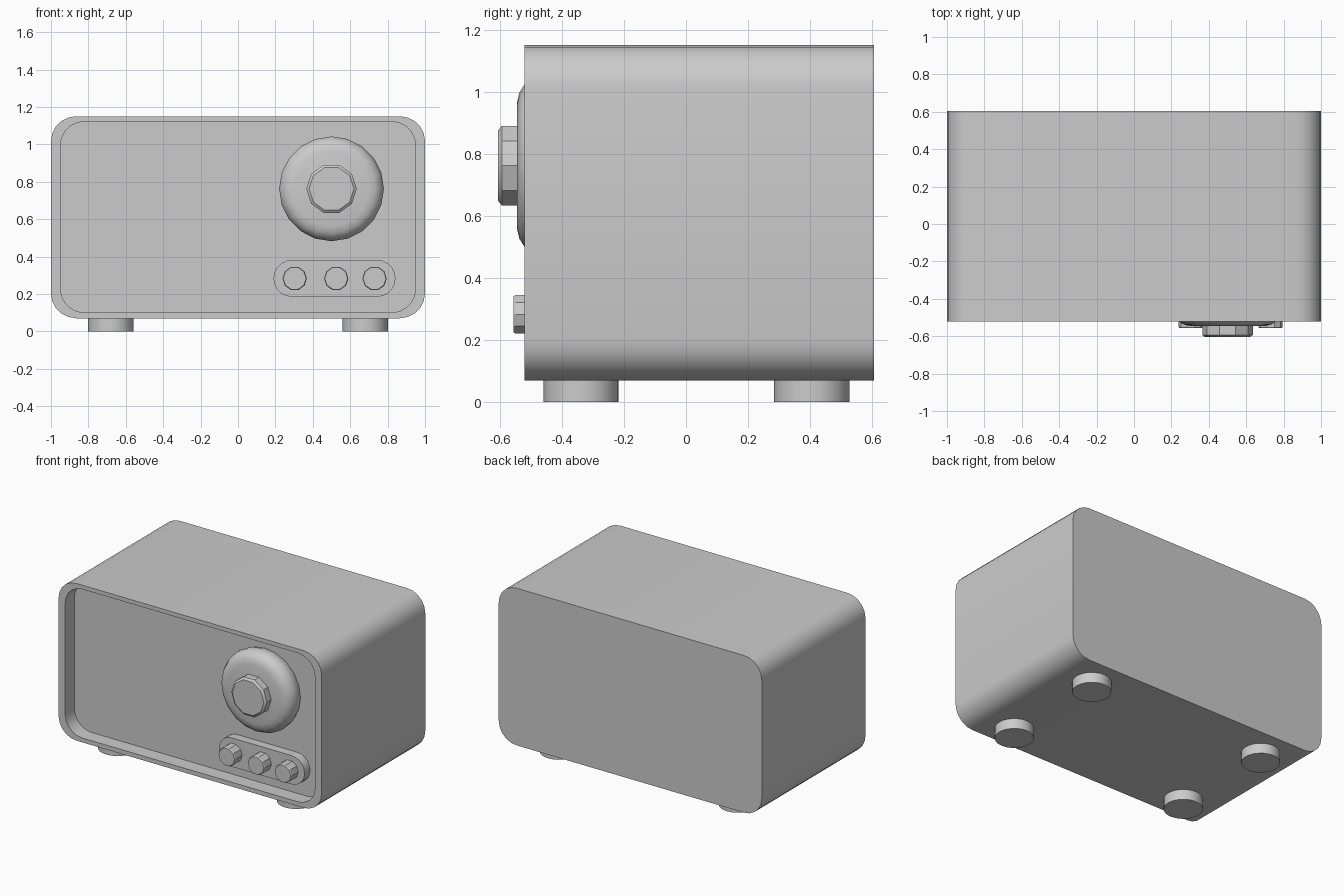
import bpy, bmesh, math

if "Cube" in bpy.data.objects:
    bpy.data.objects.remove(bpy.data.objects["Cube"])


def finish(name, bm, angle=40):
    bmesh.ops.recalc_face_normals(bm, faces=bm.faces)
    me = bpy.data.meshes.new(name)
    bm.to_mesh(me)
    bm.free()
    ob = bpy.data.objects.new(name, me)
    bpy.context.collection.objects.link(ob)
    bpy.ops.object.select_all(action='DESELECT')
    ob.select_set(True)
    bpy.context.view_layer.objects.active = ob
    bpy.ops.object.shade_smooth_by_angle(angle=math.radians(angle))
    return ob


def loft(name, rings, angle=40):
    """Skin a list of equal-length point loops and cap both ends."""
    bm = bmesh.new()
    loops = [[bm.verts.new(p) for p in ring] for ring in rings]
    n = len(loops[0])
    for a, b in zip(loops, loops[1:]):
        for i in range(n):
            j = (i + 1) % n
            bm.faces.new((a[i], a[j], b[j], b[i]))
    bm.faces.new(loops[0])
    bm.faces.new(loops[-1])
    return finish(name, bm, angle)


def rounded(x0, x1, z0, z1, r, y, seg=5):
    """Rounded rectangle loop in the xz plane."""
    corners = [(x1 - r, z1 - r), (x0 + r, z1 - r), (x0 + r, z0 + r), (x1 - r, z0 + r)]
    pts = []
    for k, (cx, cz) in enumerate(corners):
        for i in range(seg + 1):
            a = math.pi / 2 * (k + i / seg)
            pts.append((cx + r * math.cos(a), y, cz + r * math.sin(a)))
    return pts


def turned(name, x, z, profile, sides, angle=40):
    """Round part facing the front; profile is (radius, y) from back to front."""
    def ring(r, y):
        return [(x + r * math.cos(2 * math.pi * i / sides), y,
                 z + r * math.sin(2 * math.pi * i / sides)) for i in range(sides)]
    return loft(name, [ring(r, y) for r, y in profile], angle)


# Cabinet with a recessed front panel
outer = (-1, 1, 0.07, 1.15, 0.135)
inner = (-0.95, 0.95, 0.10, 1.122, 0.13)
loft("cabinet", [rounded(*outer, 0.605), rounded(*outer, -0.52),
                 rounded(*inner, -0.52), rounded(*inner, -0.42)])

# Large tuning dial and its centre knob
turned("tuning_dial", 0.5, 0.762,
       [(0.27, -0.42), (0.28, -0.45), (0.28, -0.485), (0.262, -0.52),
        (0.235, -0.537), (0.20, -0.545)], 20, 50)
turned("dial_knob", 0.5, 0.762,
       [(0.135, -0.53), (0.135, -0.593), (0.12, -0.605)], 10, 30)

# Control plate with three small knobs
loft("control_plate", [rounded(0.19, 0.842, 0.185, 0.382, 0.098, y) for y in (-0.415, -0.48)])
for i, x in enumerate((0.303, 0.525, 0.73)):
    turned(f"control_knob_{i + 1}", x, 0.283,
           [(0.065, -0.47), (0.065, -0.55), (0.061, -0.556)], 10, 30)

# Four round feet
for sx, side in ((-1, "left"), (1, "right")):
    for y, end in ((-0.338, "front"), (0.405, "back")):
        bm = bmesh.new()
        bmesh.ops.create_cone(bm, cap_ends=True, segments=24, radius1=0.121,
                              radius2=0.121, depth=0.08)
        bmesh.ops.translate(bm, verts=bm.verts, vec=(sx * 0.68, y, 0.04))
        finish(f"{end}_{side}_foot", bm)
